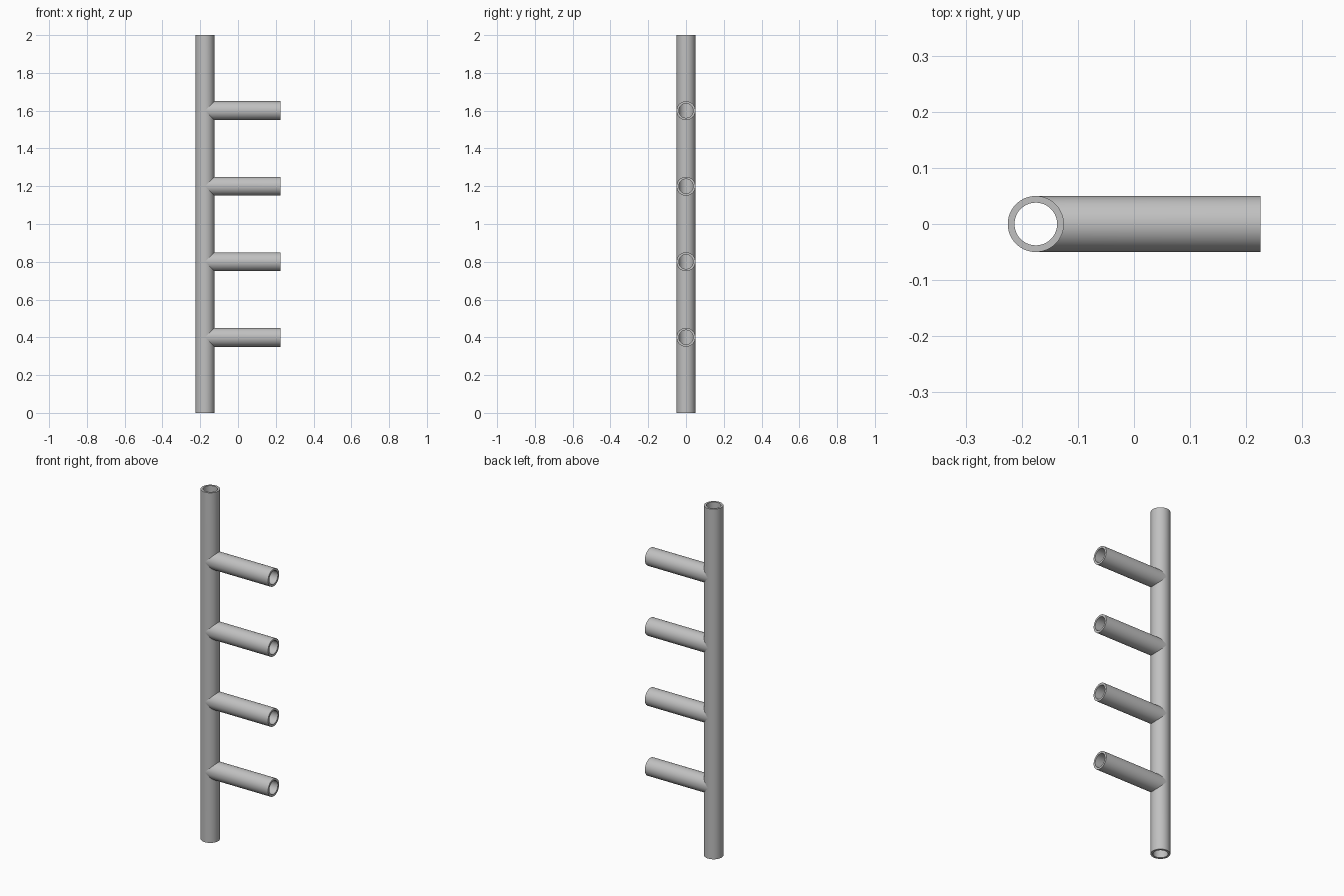
import bpy, bmesh
from math import cos, sin, pi

N = 64                 # sides of every pipe
R, BORE = 0.05, 0.038  # outer and inner radius
POST_X, TIP_X = -0.175, 0.225
HEIGHT = 2.0
RUNGS = [0.4, 0.8, 1.2, 1.6]

cube = bpy.data.objects.get("Cube")
if cube:
    bpy.data.objects.remove(cube, do_unlink=True)

steel = bpy.data.materials.new("grey_steel")
steel.use_nodes = True
GREY = (0.53, 0.53, 0.53, 1)
steel.diffuse_color = GREY
steel.node_tree.nodes["Principled BSDF"].inputs["Base Color"].default_value = GREY


def skin(name, rings, open_bands=()):
    """Join successive rings of points with quads, leaving some bands open."""
    bm = bmesh.new()
    loops = [[bm.verts.new(p) for p in ring] for ring in rings]
    for b, (low, high) in enumerate(zip(loops, loops[1:])):
        if b in open_bands:
            continue
        for i in range(N):
            j = (i + 1) % N
            bm.faces.new((low[i], low[j], high[j], high[i]))
    bmesh.ops.remove_doubles(bm, verts=bm.verts, dist=1e-5)
    mesh = bpy.data.meshes.new(name)
    bm.to_mesh(mesh)
    bm.free()
    mesh.materials.append(steel)
    obj = bpy.data.objects.new(name, mesh)
    bpy.context.collection.objects.link(obj)
    bpy.ops.object.select_all(action="DESELECT")
    obj.select_set(True)
    bpy.context.view_layer.objects.active = obj
    bpy.ops.object.shade_smooth_by_angle(angle=pi / 6)


ANGLES = [2 * pi * i / N for i in range(N)]


def post_ring(r, z, side=0):
    """Ring round the post, bent along the mitred edge of a rung when side is set."""
    return [(POST_X + r * cos(a), r * sin(a), z + side * max(0, r * cos(a)))
            for a in ANGLES]


def post_wall(r):
    rings = [post_ring(r, 0)]
    for z in RUNGS:
        rings += [post_ring(r, z, -1), post_ring(r, z, 1)]
    return rings + [post_ring(r, HEIGHT)]


def rung_start(r, z):
    return [(POST_X + abs(r * sin(a)), r * cos(a), z + r * sin(a)) for a in ANGLES]


def rung_tip(r, z):
    return [(TIP_X, r * cos(a), z + r * sin(a)) for a in ANGLES]


# Upright pipe: outer wall up, bore down, closed at the bottom rim
outer, inner = post_wall(R), post_wall(BORE)
rings = outer + inner[::-1] + outer[:1]
holes = {2 * k + 1 for k in range(len(RUNGS))}
holes |= {2 * len(outer) - 2 - b for b in holes}
skin("upright_pipe", rings, holes)

# Side pipes mitred into the upright
for k, z in enumerate(RUNGS, 1):
    skin(f"side_pipe_{k}", [rung_start(R, z), rung_tip(R, z),
                            rung_tip(BORE, z), rung_start(BORE, z)])
